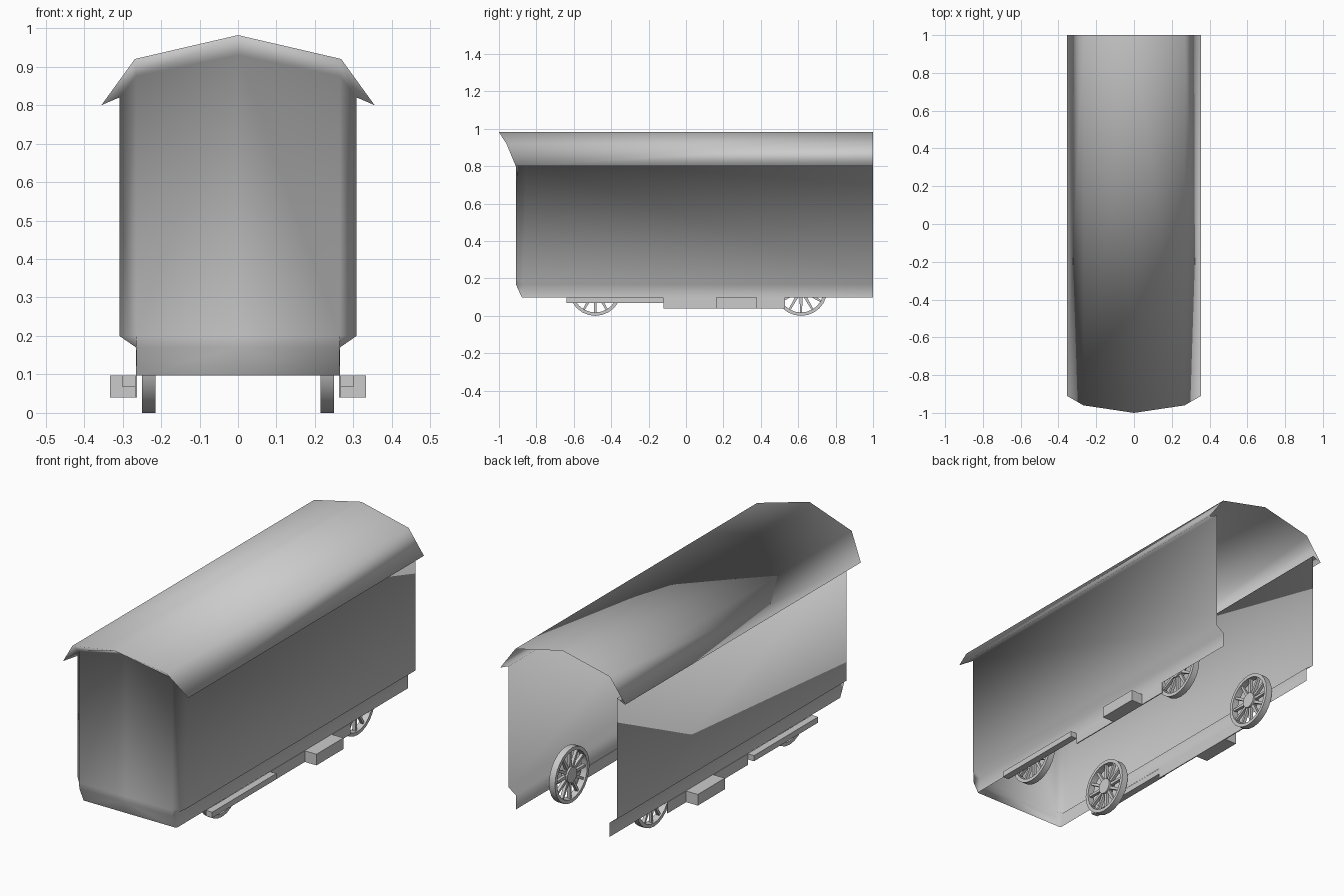
import bpy, bmesh, math
from mathutils import Matrix, Vector

cube = bpy.data.objects.get("Cube")
if cube:
    bpy.data.objects.remove(cube, do_unlink=True)

grey = bpy.data.materials.new("plain_grey")
grey.use_nodes = True
colour = (0.6, 0.6, 0.6, 1)
grey.diffuse_color = colour
grey.node_tree.nodes["Principled BSDF"].inputs["Base Color"].default_value = colour


def make_object(name, bm, angle=None):
    """Turn a bmesh into a shaded object."""
    bmesh.ops.remove_doubles(bm, verts=bm.verts, dist=0.0005)
    bmesh.ops.recalc_face_normals(bm, faces=bm.faces)
    mesh = bpy.data.meshes.new(name)
    bm.to_mesh(mesh)
    bm.free()
    mesh.materials.append(grey)
    obj = bpy.data.objects.new(name, mesh)
    bpy.context.collection.objects.link(obj)
    bpy.ops.object.select_all(action='DESELECT')
    obj.select_set(True)
    bpy.context.view_layer.objects.active = obj
    if angle is None:
        bpy.ops.object.shade_smooth()
    else:
        bpy.ops.object.shade_smooth_by_angle(angle=math.radians(angle))
    return obj


def mirror_x(obj):
    mod = obj.modifiers.new("other_side", 'MIRROR')
    mod.use_clip = True
    mod.merge_threshold = 0.001


def loft(bm, rows):
    """Skin a grid of points, row to row."""
    grid = [[bm.verts.new(p) for p in row] for row in rows]
    for a, b in zip(grid, grid[1:]):
        for i in range(len(a) - 1):
            bm.faces.new((a[i], a[i + 1], b[i + 1], b[i]))


def box(bm, x0, x1, y0, y1, z0, z1):
    size = Vector((x1 - x0, y1 - y0, z1 - z0))
    centre = Vector((x0 + x1, y0 + y1, z0 + z1)) / 2
    bmesh.ops.create_cube(bm, size=1, matrix=Matrix.Translation(centre) @ Matrix.Diagonal((*size, 1)))


# Body shell: open at the back and underneath, half built and mirrored
BACK = 1.0
eave = (0.355, -0.91, 0.80)
shoulder = (0.268, -0.96, 0.92)
ridge = (0, -1, 0.982)
front_wall = [
    [(0.265, -0.87, 0.097), (0.262, -0.877, 0.097), (0, -0.877, 0.097)],
    [(0.265, -0.86, 0.17), (0.263, -0.91, 0.17), (0, -0.91, 0.17)],
    [(0.308, -0.86, 0.20), (0.265, -0.91, 0.20), (0, -0.91, 0.20)],
    [(0.308, -0.86, 0.82), (0.265, -0.91, 0.875), (0, -0.91, 0.93)],
    [eave, shoulder, ridge],
]
bm = bmesh.new()
loft(bm, [[(row[0][0], BACK, row[0][2])] + row for row in front_wall])

# Roof sheet running from the raked front edge to the back
edge = [eave, shoulder, ridge]
loft(bm, [edge, [(x, BACK, z) for x, y, z in edge]])
mirror_x(make_object("body_and_roof", bm))

# Underframe: hanging plate, slim front bar and equipment box on each side
bm = bmesh.new()
box(bm, 0.262, 0.267, -0.12, 0.53, 0.04, 0.097)
box(bm, 0.266, 0.302, -0.64, -0.12, 0.068, 0.097)
box(bm, 0.266, 0.333, 0.16, 0.38, 0.04, 0.097)
mirror_x(make_object("underframe", bm, 30))


def lathe(bm, profile, segments):
    """Spin a closed (x, radius) profile around the x axis."""
    rows = []
    for i in range(segments + 1):
        a = math.tau * i / segments
        rows.append([(x, r * math.cos(a), r * math.sin(a)) for x, r in profile])
    loft(bm, rows)


# Spoked wheels
R, HALF, SPOKES = 0.14, 0.017, 12


def wheel(name, x, y):
    bm = bmesh.new()
    lathe(bm, [(-HALF, R), (HALF, R), (HALF, R - 0.018), (-HALF, R - 0.018), (-HALF, R)], 24)
    lathe(bm, [(-HALF, 0.001), (-HALF, 0.04), (HALF, 0.04), (HALF, 0.001)], 12)
    for i in range(SPOKES):
        spoke = bmesh.ops.create_cube(bm, size=1)["verts"]
        for v in spoke:
            taper = 0.016 if v.co.z < 0 else 0.011
            v.co = Vector((v.co.x * 0.016, v.co.y * taper, 0.08 + v.co.z * 0.095))
        turn = Matrix.Rotation(math.tau * i / SPOKES, 3, 'X')
        bmesh.ops.rotate(bm, verts=spoke, cent=(0, 0, 0), matrix=turn)
    obj = make_object(name, bm, 40)
    obj.location = (x, y, R)


for end, y in (("front", -0.485), ("rear", 0.615)):
    for side, x in (("left", 0.232), ("right", -0.232)):
        wheel(f"{end}_{side}_wheel", x, y)
